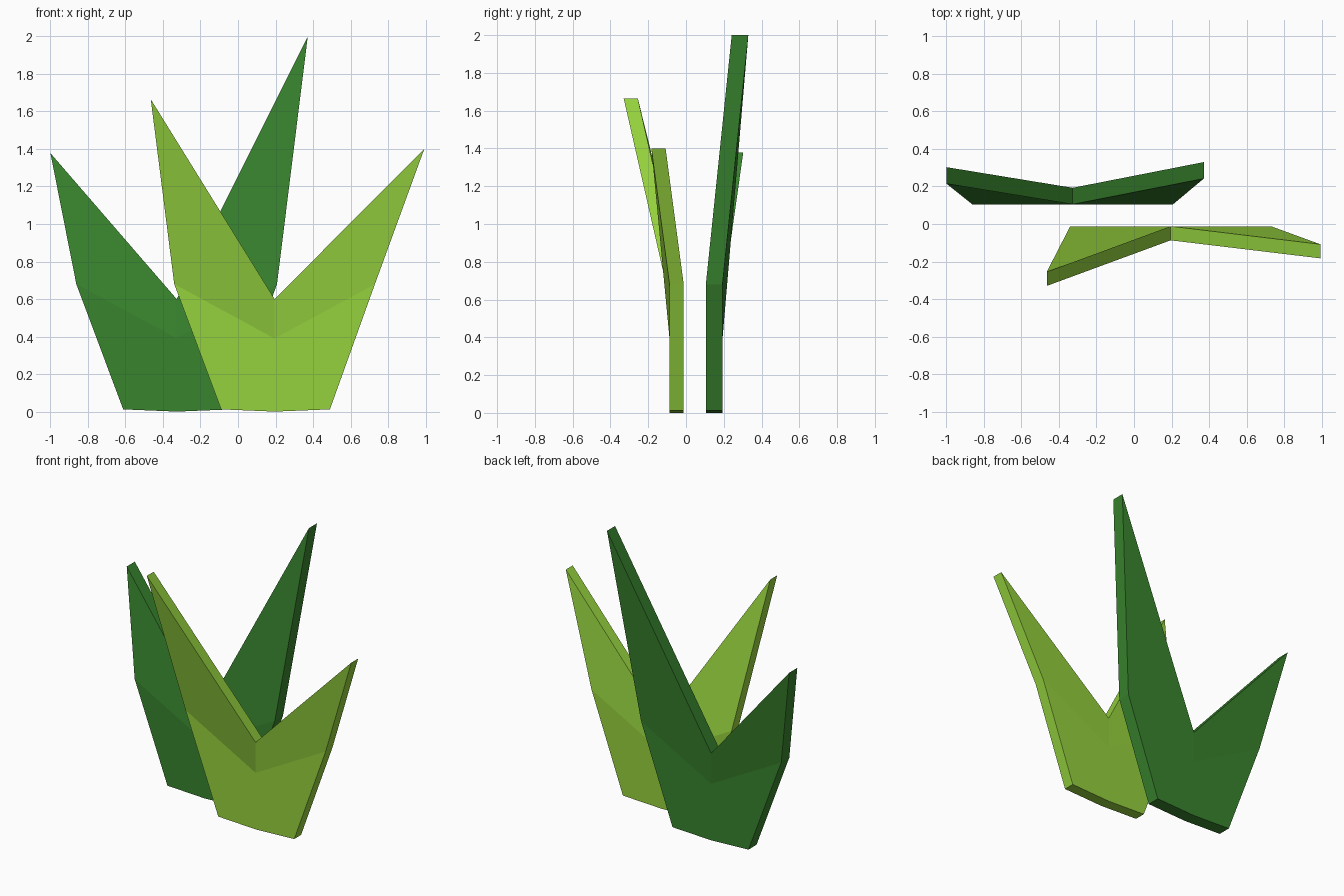
import bpy, bmesh

if "Cube" in bpy.data.objects:
    bpy.data.objects.remove(bpy.data.objects["Cube"])

# Grid of each leaf pair: base row, crease row, tip row (left, middle, right)
FACES = [(0, 1, 4, 3), (1, 2, 5, 4), (3, 4, 7, 6), (4, 5, 8, 7)]


def leaf_pair(name, mid, y_face, thickness, left_tip, right_tip, color):
    """Forked, thick leaf; tips are (x, y, z) on the outward side, thickness points inward."""
    outline = [(mid - 0.285, y_face, 0.012), (mid, y_face, 0.0), (mid + 0.295, y_face, 0.012),
               (mid - 0.535, y_face, 0.68), (mid, y_face, 0.39), (mid + 0.535, y_face, 0.68),
               left_tip, (mid, y_face, 0.60), right_tip]
    bm = bmesh.new()
    outer = [bm.verts.new(p) for p in outline]
    inner = [bm.verts.new((x, y + thickness, z)) for x, y, z in outline]
    for f in FACES:
        bm.faces.new([outer[i] for i in f])
        bm.faces.new([inner[i] for i in reversed(f)])
    # rim joining both sides
    rim = [0, 1, 2, 5, 8, 7, 6, 3]
    for a, b in zip(rim, rim[1:] + rim[:1]):
        bm.faces.new((outer[b], outer[a], inner[a], inner[b]))
    bmesh.ops.recalc_face_normals(bm, faces=bm.faces)
    mesh = bpy.data.meshes.new(name)
    bm.to_mesh(mesh)
    bm.free()
    mat = bpy.data.materials.new(name + "_green")
    mat.diffuse_color = color
    mat.use_nodes = True
    mat.node_tree.nodes["Principled BSDF"].inputs["Base Color"].default_value = mat.diffuse_color
    mesh.materials.append(mat)
    obj = bpy.data.objects.new(name, mesh)
    bpy.context.collection.objects.link(obj)
    return obj


# Light leaf at the front, leaning forward
leaf_pair("front_leaf", 0.195, -0.087, 0.075,
          (-0.465, -0.33, 1.665), (0.993, -0.183, 1.40), (0.30, 0.64, 0.048, 1))

# Dark leaf at the back, leaning backward
leaf_pair("back_leaf", -0.327, 0.193, -0.088,
          (-1.0, 0.303, 1.378), (0.372, 0.33, 2.0), (0.04, 0.23, 0.027, 1))
